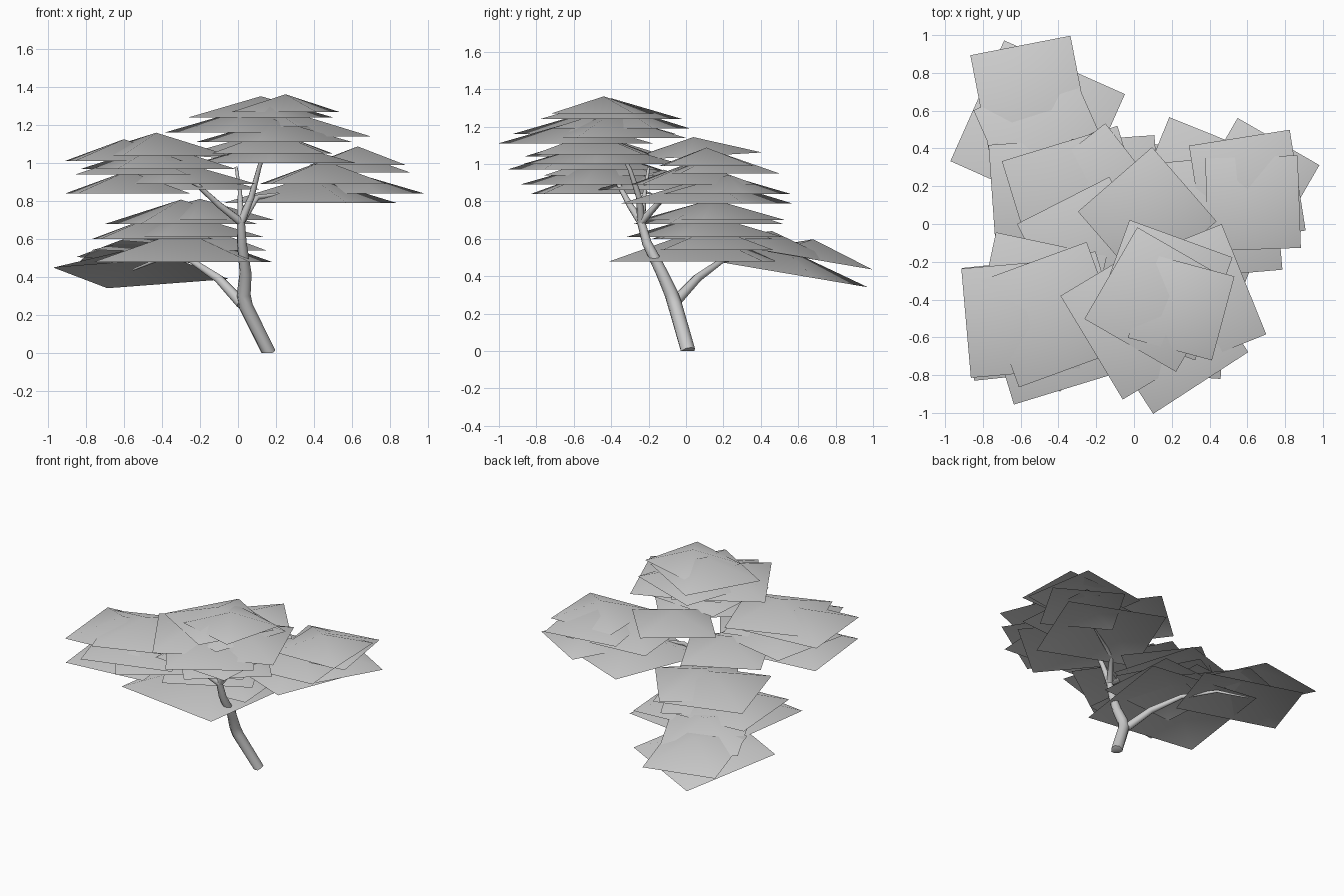
import bpy
import bmesh
from math import radians
from mathutils import Matrix, Vector

default_cube = bpy.data.objects.get("Cube")
if default_cube:
    bpy.data.objects.remove(default_cube, do_unlink=True)

grey = bpy.data.materials.new("pale grey")
grey.use_nodes = True
colour = (0.6, 0.6, 0.6, 1)
grey.diffuse_color = colour
grey.node_tree.nodes["Principled BSDF"].inputs["Base Color"].default_value = colour


def add_mesh_object(name, mesh):
    """Link a smooth grey mesh to the scene under a plain name."""
    mesh.materials.clear()
    mesh.materials.append(grey)
    for polygon in mesh.polygons:
        polygon.use_smooth = True
    part = bpy.data.objects.new(name, mesh)
    bpy.context.collection.objects.link(part)
    return part


def limb(name, points):
    """Tapered round limb along points given as (x, y, z, radius)."""
    curve = bpy.data.curves.new(name + " path", "CURVE")
    curve.dimensions = "3D"
    curve.bevel_depth = 1
    curve.bevel_resolution = 2
    curve.resolution_u = 2
    curve.use_fill_caps = True
    spline = curve.splines.new("BEZIER")
    spline.bezier_points.add(len(points) - 1)
    for knot, (x, y, z, radius) in zip(spline.bezier_points, points):
        knot.co = (x, y, z)
        knot.radius = radius
        knot.handle_left_type = knot.handle_right_type = "VECTOR"
    helper = bpy.data.objects.new(name + " helper", curve)
    bpy.context.collection.objects.link(helper)
    bpy.context.view_layer.update()
    evaluated = helper.evaluated_get(bpy.context.evaluated_depsgraph_get())
    mesh = bpy.data.meshes.new_from_object(evaluated)
    bpy.data.objects.remove(helper, do_unlink=True)
    # Keep the foot level with the ground
    for vertex in mesh.vertices:
        vertex.co.z = max(vertex.co.z, 0)
    return add_mesh_object(name, mesh)


def leaf_cluster(name, cards, slope=0.0):
    """Stack of shallow square tents: (x, y, base height, side, turn).

    Slope is the fall of each tent toward the back."""
    bm = bmesh.new()
    for x, y, z, side, turn in cards:
        placing = Matrix.Translation((x, y, z)) @ Matrix.Rotation(radians(turn), 4, "Z")
        half = side / 2
        corners = [Vector((sx * half, sy * half, 0))
                   for sx, sy in ((-1, -1), (1, -1), (1, 1), (-1, 1))]
        ring = [bm.verts.new(placing @ corner) for corner in corners]
        apex = bm.verts.new(placing @ Vector((0, 0, side / 5)))
        for vertex in ring + [apex]:
            vertex.co.z -= slope * (vertex.co.y - y)
        for first, second in zip(ring, ring[1:] + ring[:1]):
            bm.faces.new((first, second, apex))
    mesh = bpy.data.meshes.new(name)
    bm.to_mesh(mesh)
    bm.free()
    return add_mesh_object(name, mesh)


# Trunk and branches
fork = (0.015, -0.24, 0.69, 0.022)
limb("trunk", [(0.16, 0.01, 0, 0.041), (0.04, -0.06, 0.25, 0.039),
               (0.03, -0.08, 0.31, 0.037), (0.04, -0.13, 0.42, 0.032),
               (0.02, -0.21, 0.58, 0.026), fork])
limb("back branch", [(0.02, -0.06, 0.26, 0.03), (-0.1, 0.06, 0.39, 0.024),
                     (-0.25, 0.2, 0.49, 0.016), (-0.4, 0.4, 0.5, 0.01),
                     (-0.55, 0.55, 0.44, 0.006)])
limb("left branch", [fork, (-0.1, -0.3, 0.78, 0.017), (-0.22, -0.36, 0.89, 0.012),
                     (-0.45, -0.45, 1, 0.006)])
limb("upper branch", [fork, (0.07, -0.25, 0.82, 0.017), (0.11, -0.3, 0.97, 0.012),
                      (0.18, -0.42, 1.2, 0.006)])
limb("thin branch", [fork, (0.01, -0.22, 0.85, 0.011), (-0.01, -0.2, 0.98, 0.008)])
limb("right branch", [fork, (0.1, -0.12, 0.82, 0.014), (0.4, 0.05, 0.86, 0.006)])

# Foliage tiers
leaf_cluster("crown foliage", [
    (0.25, -0.44, 1.27, 0.46, -15), (0.12, -0.4, 1.24, 0.56, -30),
    (0.15, -0.35, 1.19, 0.58, -20), (0.05, -0.49, 1.16, 0.64, 31),
    (0.29, -0.41, 1.14, 0.63, 22), (0.19, -0.59, 1.11, 0.6, 33),
    (0.18, -0.5, 1.05, 0.6, -4), (0.2, -0.45, 1, 0.6, 40)])
leaf_cluster("left foliage", [
    (-0.43, -0.48, 1.04, 0.6, 20), (-0.6, -0.5, 1.01, 0.58, 5),
    (-0.42, -0.55, 0.97, 0.65, 17), (-0.5, -0.4, 0.94, 0.6, -12),
    (-0.58, -0.5, 0.84, 0.6, 6), (-0.25, -0.12, 0.86, 0.55, 27),
    (-0.32, -0.47, 0.89, 0.6, 35)])
leaf_cluster("right foliage", [
    (0.63, 0.11, 0.99, 0.49, 2), (0.6, 0.19, 0.95, 0.54, 9),
    (0.64, 0.22, 0.84, 0.5, -30), (0.38, 0.11, 0.79, 0.7, -22),
    (0.45, 0.04, 0.89, 0.62, 5)])
leaf_cluster("centre foliage", [(0.07, 0.04, 1.04, 0.52, -49)], -0.06)
leaf_cluster("lower foliage", [
    (-0.2, 0.14, 0.7, 0.56, 38), (-0.3, 0.12, 0.68, 0.64, 17),
    (-0.28, 0.1, 0.61, 0.62, 28), (-0.45, 0.14, 0.6, 0.6, 4),
    (-0.17, 0.15, 0.54, 0.6, 4), (-0.29, 0.06, 0.48, 0.83, -8)])
leaf_cluster("back foliage", [
    (-0.55, 0.68, 0.49, 0.54, 11), (-0.51, 0.51, 0.42, 0.7, -24),
    (-0.48, 0.46, 0.53, 0.56, 24)], 0.17)
